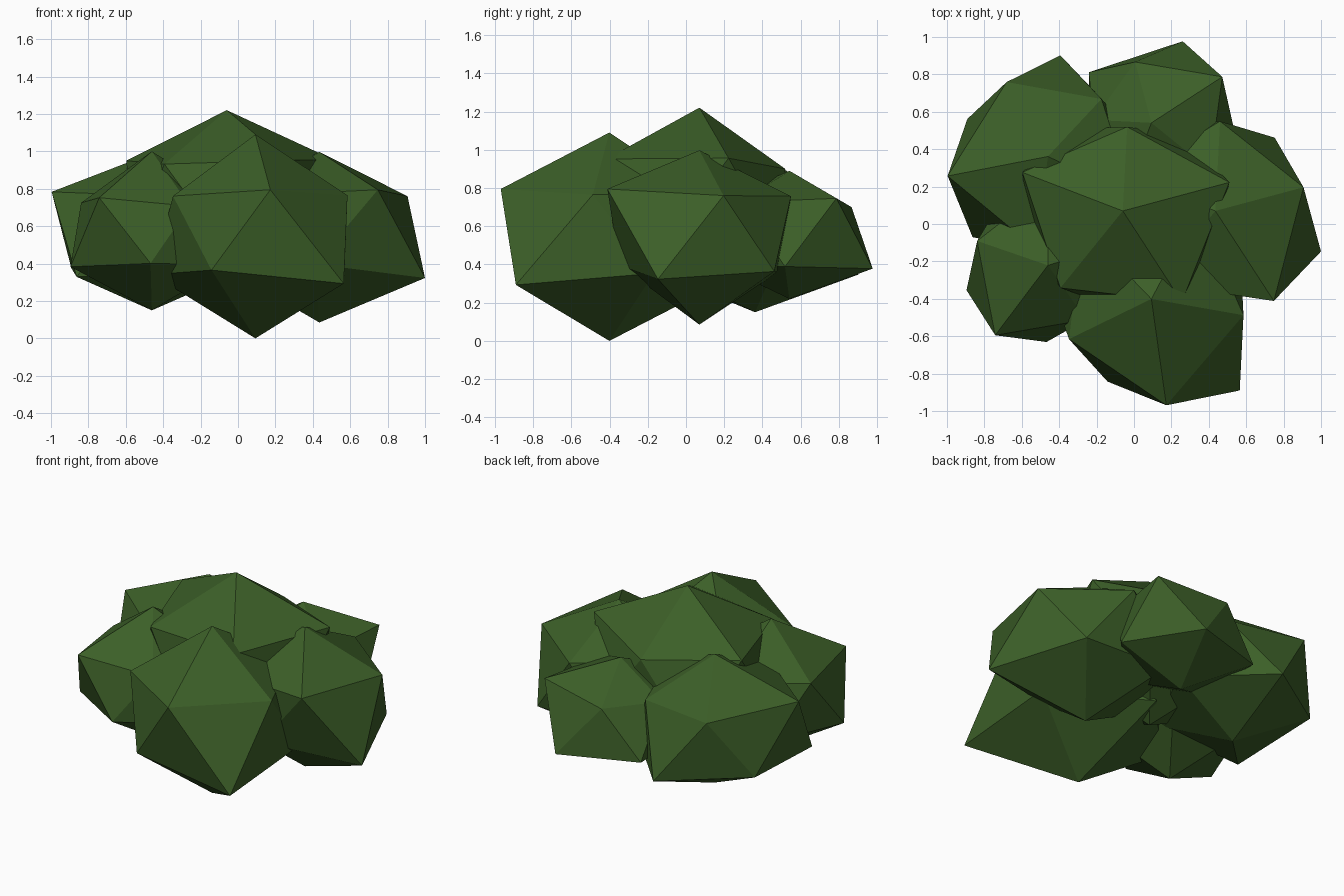
import bpy
import bmesh
from math import atan2, cos, sin, radians, degrees

cube = bpy.data.objects.get("Cube")
if cube:
    bpy.data.objects.remove(cube, do_unlink=True)

# Single leaf colour
leaf_green = bpy.data.materials.new("leaf_green")
leaf_green.use_nodes = True
leaf_color = (0.045, 0.115, 0.021, 1.0)
leaf_green.diffuse_color = leaf_color
bsdf = leaf_green.node_tree.nodes["Principled BSDF"]
bsdf.inputs["Base Color"].default_value = leaf_color
bsdf.inputs["Roughness"].default_value = 0.9

RING_SLOPE = 0.4            # height of a ring corner relative to its reach
HUB_X, HUB_Y = -0.06, 0.07  # middle of the bush
SPREAD = 0.495              # distance of the outer clumps from the middle


def leaf_clump(name, center, turn, top, bottom, reach):
    """Flattened 20-sided clump; reach gives the ten side corners in turn order."""
    bm = bmesh.new()
    bmesh.ops.create_icosphere(bm, subdivisions=1, radius=1.0)
    for v in bm.verts:
        if abs(v.co.z) > 0.9:
            v.co = (0, 0, top if v.co.z > 0 else -bottom)
            continue
        index = round(degrees(atan2(v.co.y, v.co.x)) / 36) % 10
        r = reach[index]
        angle = radians(turn + 36 * index)
        side = 1 if v.co.z > 0 else -1
        v.co = (r * cos(angle), r * sin(angle), side * RING_SLOPE * r)
    bmesh.ops.recalc_face_normals(bm, faces=bm.faces)
    mesh = bpy.data.meshes.new(name)
    bm.to_mesh(mesh)
    bm.free()
    mesh.materials.append(leaf_green)
    obj = bpy.data.objects.new(name, mesh)
    obj.location = center
    bpy.context.scene.collection.objects.link(obj)
    return obj


def outer_clump(name, step, *shape):
    """Clump on the ring around the middle, in fifths of a turn."""
    a = radians(72 * step)
    center = (HUB_X + SPREAD * cos(a), HUB_Y + SPREAD * sin(a), 0.565)
    return leaf_clump(name, center, *shape)


# Raised central clump
leaf_clump("middle_clump", (HUB_X, HUB_Y, 0.72), 15, 0.5, 0.48,
           [.59, .52, .45, .52, .575, .52, .53, .52, .58, .52])

# Five clumps around it
outer_clump("left_clump", 0, 15, 0.432, 0.48,
            [.488, .504, .48, .5, .5, .5, .5, .42, .574, .605])
outer_clump("back_left_clump", 1, 33, 0.325, 0.345,
            [.452, .467, .337, .43, .31, .4, .4, .4, .4, .44])
outer_clump("back_right_clump", 2, 47, 0.425, 0.415,
            [.42, .545, .455, .475, .546, .59, .5, .5, .5, .5])
outer_clump("front_right_clump", 3, 17, 0.435, 0.415,
            [.43, .43, .43, .43, .4, .455, .468, .41, .355, .43])
outer_clump("front_clump", 4, -10, 0.525, 0.565,
            [.5, .53, .53, .62, .53, .56, .49, .5, .574, .68])
